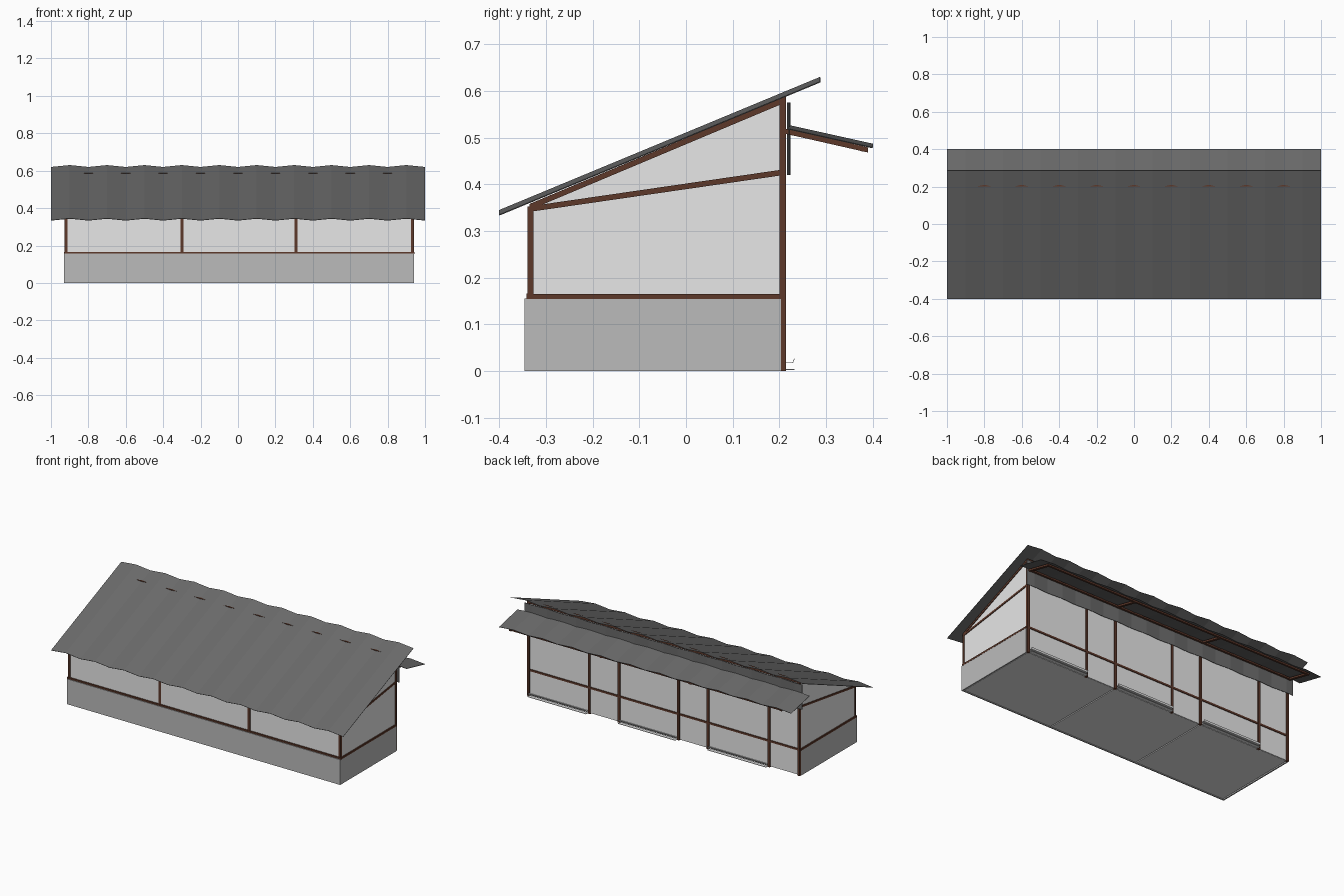
import bpy, bmesh, math

if "Cube" in bpy.data.objects:
    bpy.data.objects.remove(bpy.data.objects["Cube"])


def material(name, r, g, b):
    m = bpy.data.materials.new(name)
    m.diffuse_color = (r, g, b, 1)
    m.use_nodes = True
    m.node_tree.nodes["Principled BSDF"].inputs["Base Color"].default_value = m.diffuse_color
    return m


WOOD = material("brown wood", 0.110, 0.040, 0.023)
PANEL = material("light grey panel", 0.80, 0.80, 0.80)
CONCRETE = material("concrete grey", 0.50, 0.50, 0.50)
SHEET = material("dark roofing sheet", 0.147, 0.147, 0.147)
CX = 0.006  # centre of the house body in x


def finish(bm, name, mat):
    me = bpy.data.meshes.new(name)
    bm.to_mesh(me)
    bm.free()
    me.materials.append(mat)
    ob = bpy.data.objects.new(name, me)
    bpy.context.collection.objects.link(ob)
    return ob


def prism(name, profile, x0, x1, mat):
    """Extrude a (y, z) profile from x0 to x1."""
    bm = bmesh.new()
    f = bm.faces.new([bm.verts.new((x0, y, z)) for y, z in profile])
    ext = bmesh.ops.extrude_face_region(bm, geom=[f])["geom"]
    for v in ext:
        if isinstance(v, bmesh.types.BMVert):
            v.co.x = x1
    # the extrusion may drop the start cap, so close any open end
    bmesh.ops.holes_fill(bm, edges=[e for e in bm.edges if e.is_boundary], sides=0)
    bmesh.ops.recalc_face_normals(bm, faces=bm.faces)
    return finish(bm, name, mat)


def box(name, x0, x1, y0, y1, z0, z1, mat):
    return prism(name, [(y0, z0), (y1, z0), (y1, z1), (y0, z1)], x0, x1, mat)


def bar(name, a, b, t, x, w, mat=WOOD):
    """Sloping bar; a, b are (y, z) of its top edge, t its depth."""
    prism(name, [a, b, (b[0], b[1] - t), (a[0], a[1] - t)], x - w / 2, x + w / 2, mat)


def wavy(name, a, b, x0, x1, amp, axis):
    """Corrugated sheet from (y, z) a to b, rippled along y (1) or z (2)."""
    bm = bmesh.new()
    n = round((x1 - x0) / 0.05)
    rows = []
    for i in range(n + 1):
        x = x0 + (x1 - x0) * i / n
        d = -amp * math.cos(10 * math.pi * x)
        row = []
        for y, z in (a, b):
            v = bm.verts.new((x, y, z))
            v.co[axis] += d
            row.append(v)
        rows.append(row)
    for p, q in zip(rows, rows[1:]):
        bm.faces.new((p[0], q[0], q[1], p[1]))
    ob = finish(bm, name, SHEET)
    mod = ob.modifiers.new("thickness", "SOLIDIFY")
    mod.thickness = 0.002
    return ob


# Concrete plinth: front wall, two side walls, thin underside edges
XL, XR = CX - 0.936, CX + 0.936
box("plinth_front", XL, XR, -0.346, -0.338, 0, 0.156, CONCRETE)
for x0, x1, side in ((XL, XL + 0.008, "left"), (XR - 0.008, XR, "right")):
    box("plinth_" + side, x0, x1, -0.339, 0.203, 0, 0.156, CONCRETE)

# Floor slabs per bay
bays = [CX - 0.926, CX - 0.305, CX + 0.305, CX + 0.926]
for i in range(3):
    box(f"floor_slab_{i}", bays[i] + 0.003, bays[i + 1] - 0.003, -0.337, 0.204,
        0.003, 0.012, PANEL)

# Wall panels
box("front_panel", XL + 0.01, XR - 0.01, -0.335, -0.331, 0.156, 0.348, PANEL)
box("back_panel", XL + 0.01, XR - 0.01, 0.204, 0.208, 0.004, 0.578, PANEL)
gable = [(-0.335, 0.156), (0.206, 0.156), (0.206, 0.575), (-0.335, 0.35)]
for s, side in ((-1, "left"), (1, "right")):
    x = CX + s * 0.928
    prism("gable_panel_" + side, gable, x - 0.002, x + 0.002, PANEL)

# Timber posts and sloping timbers on each frame line
for i, x in enumerate(bays):
    box(f"front_post_{i}", x - 0.008, x + 0.008, -0.339, -0.327, 0.156, 0.352, WOOD)
    box(f"back_post_{i}", x - 0.008, x + 0.008, 0.2, 0.2145, 0, 0.585, WOOD)
    bar(f"rafter_{i}", (-0.335, 0.358), (0.21, 0.587), 0.013, x, 0.016)
    bar(f"tie_beam_{i}", (-0.335, 0.353), (0.21, 0.432), 0.012, x, 0.016)
    bar(f"awning_rafter_{i}", (0.214, 0.519), (0.39, 0.479), 0.011, x, 0.016)

# Door posts beside each bay's door
for i, x in enumerate(bays[:3]):
    box(f"door_post_{i}", x + 0.196, x + 0.211, 0.2, 0.2145, 0, 0.50, WOOD)

# Horizontal rails
box("front_sill", XL + 0.002, XR - 0.002, -0.342, -0.327, 0.155, 0.166, WOOD)
box("front_top_plate", XL + 0.008, XR - 0.008, -0.338, -0.327, 0.341, 0.352, WOOD)
box("back_mid_rail", XL + 0.01, XR - 0.01, 0.202, 0.2125, 0.155, 0.167, WOOD)
box("back_top_beam", XL + 0.002, XR - 0.002, 0.2, 0.2145, 0.574, 0.588, WOOD)
for s, side in ((-1, "left"), (1, "right")):
    x = CX + s * 0.929
    box("side_sill_" + side, x - 0.008, x + 0.008, -0.342, 0.205, 0.154, 0.165, WOOD)

# Awning purlins at the wall and near the outer edge
for i, (y, z) in enumerate(((0.232, 0.515), (0.382, 0.480))):
    box(f"awning_purlin_{i}", XL + 0.002, XR - 0.002, y - 0.006, y + 0.006,
        z - 0.010, z, WOOD)

# Corrugated sheets: main roof, back awning, back upper wall
wavy("main_roof", (-0.4, 0.340), (0.287, 0.625), -1, 1, 0.005, 2)
wavy("awning_roof", (0.220, 0.523), (0.4, 0.483), -1, 1, 0.004, 2)
wavy("back_upper_sheet", (0.219, 0.42), (0.219, 0.575), -0.95, 0.95, 0.003, 1)

# Thin trough with a lip at the foot of each bay, and a ground strip
for i in range(3):
    x0, x1 = bays[i] + 0.211, bays[i + 1] - 0.008
    prism(f"trough_{i}", [(0.212, 0.017), (0.229, 0.017), (0.233, 0.027),
                          (0.2315, 0.027), (0.228, 0.0185), (0.212, 0.0185)], x0, x1, PANEL)
    box(f"ground_strip_{i}", x0, x1, 0.212, 0.232, 0.002, 0.005, PANEL)
